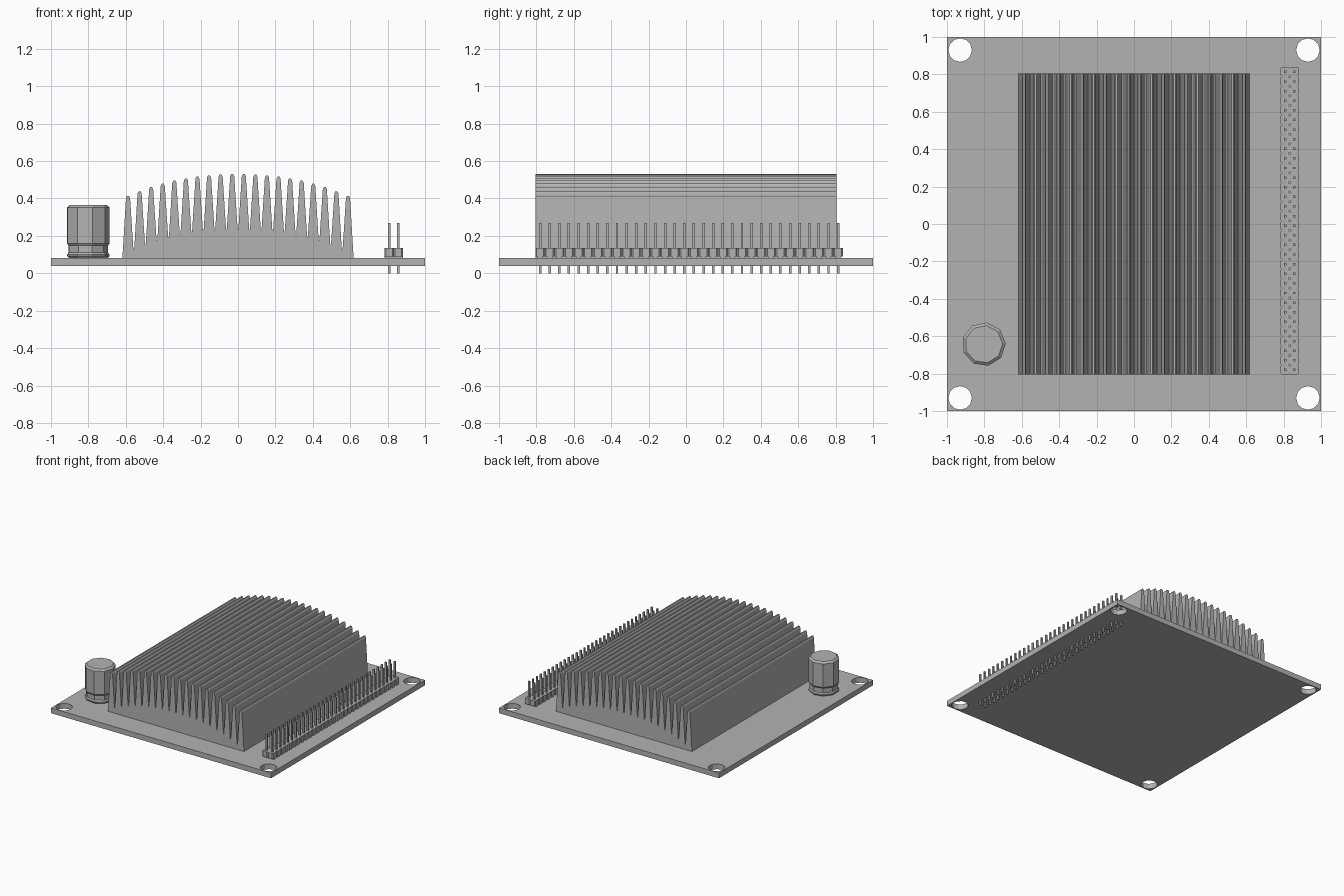
import bpy, bmesh, math

if "Cube" in bpy.data.objects:
    bpy.data.objects.remove(bpy.data.objects["Cube"])

grey = bpy.data.materials.new("plain grey")
grey.diffuse_color = (0.45, 0.45, 0.45, 1)
grey.use_nodes = True
grey.node_tree.nodes["Principled BSDF"].inputs["Base Color"].default_value = grey.diffuse_color


def finish(name, bm):
    bmesh.ops.recalc_face_normals(bm, faces=bm.faces[:])
    me = bpy.data.meshes.new(name)
    bm.to_mesh(me)
    bm.free()
    me.materials.append(grey)
    ob = bpy.data.objects.new(name, me)
    bpy.context.collection.objects.link(ob)
    return ob


def ring(bm, pts):
    vs = [bm.verts.new(p) for p in pts]
    return [bm.edges.new((vs[i], vs[i - 1])) for i in range(len(vs))]


def prism(bm, pts, direction):
    """Fill a flat outline and extrude it along a vector."""
    face = bm.faces.new([bm.verts.new(p) for p in pts])
    geo = bmesh.ops.extrude_face_region(bm, geom=[face])["geom"]
    bmesh.ops.translate(bm, vec=direction,
                        verts=[g for g in geo if isinstance(g, bmesh.types.BMVert)])


def block(bm, x, y, z0, z1, hx, hy, c=0):
    """Upright block, optionally with cut corners."""
    if c:
        pts = [(hx, hy - c), (hx - c, hy), (c - hx, hy), (-hx, hy - c),
               (-hx, c - hy), (c - hx, -hy), (hx - c, -hy), (hx, c - hy)]
    else:
        pts = [(hx, hy), (-hx, hy), (-hx, -hy), (hx, -hy)]
    prism(bm, [(x + a, y + b, z0) for a, b in pts], (0, 0, z1 - z0))


# Circuit board with four mounting holes
Z0, Z1 = 0.04, 0.083
bm = bmesh.new()
edges = ring(bm, [(-1, -1, Z0), (1, -1, Z0), (1, 1, Z0), (-1, 1, Z0)])
for sx in (-1, 1):
    for sy in (-1, 1):
        edges += ring(bm, [(sx * 0.93 + 0.063 * math.cos(math.tau * k / 12),
                            sy * 0.93 + 0.063 * math.sin(math.tau * k / 12), Z0)
                           for k in range(12)])
bmesh.ops.triangle_fill(bm, edges=edges, use_beauty=True)
geo = bmesh.ops.extrude_face_region(bm, geom=bm.faces[:])["geom"]
bmesh.ops.translate(bm, vec=(0, 0, Z1 - Z0),
                    verts=[g for g in geo if isinstance(g, bmesh.types.BMVert)])
finish("circuit_board", bm)

# Heat sink: finned profile with domed tips and valleys, run along y
FINS, PITCH, HALF = 20, 0.0619, 0.805
profile = [(-0.618, Z1)]
for i in range(FINS):
    x = (i - (FINS - 1) / 2) * PITCH
    tip = 0.53 - 0.117 * abs(x / 0.588) ** 2.2
    profile += [(x - 0.011, tip - 0.012), (x - 0.005, tip),
                (x + 0.005, tip), (x + 0.011, tip - 0.012)]
    if i < FINS - 1:
        v = x + PITCH / 2
        low = 0.235 - 0.11 * abs(v / 0.557) ** 2.5
        profile += [(v - 0.002, low), (v + 0.002, low)]
profile.append((0.618, Z1))
bm = bmesh.new()
prism(bm, [(x, -HALF, z) for x, z in profile], (0, 2 * HALF, 0))
finish("heat_sink", bm)

# Capacitor: nine-sided can with a crimped neck and bevelled rim
bm = bmesh.new()
rows = []
for r, z in [(0.107, Z1), (0.116, 0.092), (0.116, 0.1), (0.108, 0.11), (0.108, 0.148),
             (0.117, 0.16), (0.117, 0.352), (0.101, 0.365)]:
    rows.append([bm.verts.new((-0.803 + r * math.cos(math.radians(82 + 40 * k)),
                               -0.643 + r * math.sin(math.radians(82 + 40 * k)), z))
                 for k in range(9)])
for a, b in zip(rows, rows[1:]):
    for k in range(9):
        bm.faces.new((a[k - 1], a[k], b[k], b[k - 1]))
bm.faces.new(rows[0])
bm.faces.new(rows[-1])
finish("capacitor", bm)

# Pin header: two columns of 32 cut-corner blocks on small feet, with square pins
housing, pins = bmesh.new(), bmesh.new()
STEP = 0.0514
for i in range(32):
    y = -0.78 + i * STEP
    for x in (0.808, 0.857):
        block(housing, x, y, 0.09, 0.135, 0.0245, STEP / 2, 0.007)
        block(housing, x, y, Z1, 0.09, 0.0245, 0.014)
        block(pins, x, y, 0, 0.27, 0.0065, 0.0065)
finish("header_housing", housing)
finish("header_pins", pins)
